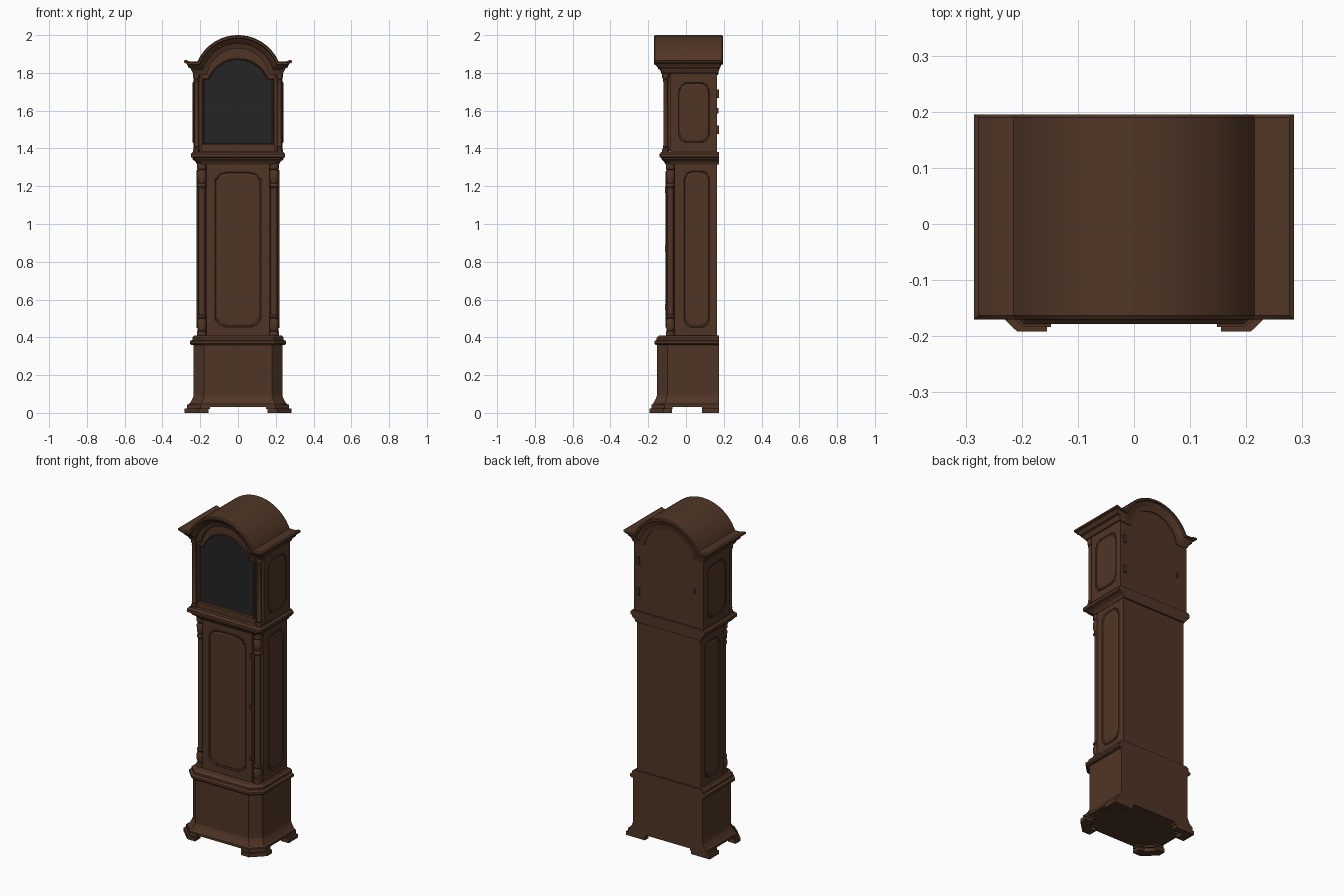
import bpy, bmesh, math
from mathutils import Vector

if "Cube" in bpy.data.objects:
    bpy.data.objects.remove(bpy.data.objects["Cube"])


def material(name, color):
    m = bpy.data.materials.new(name)
    m.use_nodes = True
    m.diffuse_color = color
    bsdf = next(n for n in m.node_tree.nodes if n.type == "BSDF_PRINCIPLED")
    bsdf.inputs["Base Color"].default_value = color
    bsdf.inputs["Roughness"].default_value = 0.6
    return m


WOOD = material("brown wood", (0.08, 0.036, 0.019, 1))
GLASS = material("dark glass", (0.018, 0.018, 0.018, 1))


def loft(name, rings, strip=False, end_glass=False, smooth=False):
    """Bridge closed rings of equal length and close both ends."""
    bm = bmesh.new()
    loops = [[bm.verts.new(p) for p in ring] for ring in rings]
    n = len(loops[0])
    for a, b in zip(loops, loops[1:]):
        for i in range(n):
            j = (i + 1) % n
            bm.faces.new((a[i], a[j], b[j], b[i]))
    for loop in (loops[0], loops[-1]):
        if strip:
            for i in range(n // 2 - 1):
                bm.faces.new((loop[i], loop[i + 1], loop[n - 2 - i], loop[n - 1 - i]))
        else:
            cap = bm.faces.new(loop)
    if end_glass:
        cap.material_index = 1
    bmesh.ops.recalc_face_normals(bm, faces=bm.faces)
    mesh = bpy.data.meshes.new(name)
    bm.to_mesh(mesh)
    bm.free()
    mesh.materials.append(WOOD)
    if end_glass:
        mesh.materials.append(GLASS)
    ob = bpy.data.objects.new(name, mesh)
    bpy.context.collection.objects.link(ob)
    if smooth:
        bpy.ops.object.select_all(action="DESELECT")
        ob.select_set(True)
        bpy.context.view_layer.objects.active = ob
        bpy.ops.object.shade_smooth_by_angle(angle=math.radians(30))
    return ob


def plan(hw, front, back, c):
    """Rectangle in plan with the two front corners cut off by c."""
    return [(hw, back), (hw, front + c), (hw - c, front),
            (c - hw, front), (-hw, front + c), (-hw, back)]


def tier(name, rows):
    loft(name, [[(x, y, z) for x, y in plan(hw, f, b, c)] for z, hw, f, b, c in rows])


def prism(name, pts, z0, z1):
    loft(name, [[(x, y, z) for x, y in pts] for z in (z0, z1)])


def block(name, x, y, z, sx, sy, sz):
    prism(name, [(x + a * sx / 2, y + b * sy / 2) for a, b in
                 ((-1, -1), (1, -1), (1, 1), (-1, 1))], z - sz / 2, z + sz / 2)


def lathe(name, x, y, profile, sides=16):
    turn = [2 * math.pi * i / sides for i in range(sides)]
    loft(name, [[(x + r * math.cos(t), y + r * math.sin(t), z) for t in turn]
                for r, z in profile], smooth=True)


def notched(hw, hh, cx, cy):
    """Panel outline whose corners are scooped inward."""
    quarter = [(hw, hh - cy), (hw - cx * 0.2, hh - cy)]
    for i in range(1, 5):
        t = math.pi / 2 * i / 5
        quarter.append((hw - cx * (0.2 + 0.65 * (1 - math.cos(t))),
                        hh - cy * (1 - 0.85 * math.sin(t))))
    quarter += [(hw - cx, hh - cy * 0.15), (hw - cx, hh)]
    out = []
    for sx, sz in ((1, 1), (-1, 1), (-1, -1), (1, -1)):
        q = [(sx * u, sz * v) for u, v in quarter]
        out += q if sx * sz > 0 else q[::-1]
    return out


def panel(name, origin, across, normal, hw, hh, cx, cy):
    """Moulded border with a slightly sunken centre field."""
    o, u, n = Vector(origin), Vector(across), Vector(normal)
    rings = []
    for inset, lift in ((0, -0.004), (0, 0.004), (0.004, 0.005), (0.009, 0.001), (0.018, 0.004)):
        rings.append([o + u * a + Vector((0, 0, b)) + n * lift
                      for a, b in notched(hw - inset, hh - inset, cx, cy)])
    loft(name, rings)


# Plinth, base box and their mouldings
BACK = 0.175
tier("plinth", [(0.032, 0.262, -0.178, BACK, 0.065), (0.046, 0.262, -0.178, BACK, 0.065),
                (0.052, 0.254, -0.172, BACK, 0.06), (0.075, 0.241, -0.16, BACK, 0.056),
                (0.092, 0.235, -0.154, BACK, 0.055)])
tier("base_box", [(0.09, 0.235, -0.154, BACK, 0.055), (0.37, 0.235, -0.154, BACK, 0.055)])
tier("base_moulding", [(0.36, 0.247, -0.162, BACK, 0.058), (0.367, 0.255, -0.168, BACK, 0.06),
                       (0.38, 0.255, -0.168, BACK, 0.06), (0.387, 0.242, -0.155, BACK, 0.055),
                       (0.4, 0.242, -0.155, BACK, 0.055), (0.41, 0.23, -0.14, BACK, 0.05)])

# Bracket feet in two steps
FRONT_FOOT = [(0.155, -0.192), (0.208, -0.192), (0.282, -0.12), (0.282, -0.075),
              (0.23, -0.075), (0.23, -0.1), (0.19, -0.14), (0.155, -0.14)]
BACK_FOOT = [(0.155, BACK), (0.282, BACK), (0.282, 0.085), (0.23, 0.085),
             (0.23, 0.14), (0.155, 0.14)]
for side, s in (("left", 1), ("right", -1)):
    for end, foot in (("front", FRONT_FOOT), ("back", BACK_FOOT)):
        for part, k, z0, z1 in (("foot", 1, 0, 0.022), ("foot_top", 0.955, 0.02, 0.045)):
            pts = [(s * x * k, y * k if y < 0 else y) for x, y in foot]
            prism(f"{end}_{side}_{part}", pts, z0, z1)

# Trunk with recessed front corners for the columns
half = [(0.215, 0.165), (0.215, -0.06), (0.167, -0.06), (0.167, -0.103)]
prism("trunk", half + [(-x, y) for x, y in half[::-1]], 0.4, 1.34)
panel("trunk_door_panel", (0, -0.103, 0.865), (1, 0, 0), (0, -1, 0), 0.125, 0.415, 0.05, 0.035)
for z in (0.56, 0.87, 1.18):
    block("trunk_door_hinge", 0.16, -0.106, z, 0.012, 0.008, 0.03)

# Turned columns, side panels
TRUNK_COLUMN = [(0.025, 0.405), (0.025, 0.43), (0.019, 0.435), (0.025, 0.455), (0.025, 0.485),
                (0.019, 0.5), (0.024, 0.506), (0.024, 0.514), (0.018, 0.522), (0.018, 1.19),
                (0.024, 1.198), (0.024, 1.206), (0.018, 1.215), (0.024, 1.235), (0.025, 1.27),
                (0.019, 1.285), (0.025, 1.292), (0.025, 1.33)]
HOOD_COLUMN = [(0.018, 1.375), (0.018, 1.395), (0.012, 1.402), (0.015, 1.41), (0.012, 1.418),
               (0.012, 1.75), (0.015, 1.757), (0.012, 1.765), (0.018, 1.775), (0.018, 1.805)]
for side, s in (("left", 1), ("right", -1)):
    lathe(f"trunk_column_{side}", s * 0.191, -0.082, TRUNK_COLUMN)
    lathe(f"hood_column_{side}", s * 0.219, -0.108, HOOD_COLUMN, 12)
    panel(f"trunk_side_panel_{side}", (s * 0.215, 0.057, 0.867), (0, 1, 0), (s, 0, 0),
          0.072, 0.418, 0.032, 0.035)
    panel(f"hood_side_panel_{side}", (s * 0.235, 0.042, 1.59), (0, 1, 0), (s, 0, 0),
          0.087, 0.162, 0.032, 0.035)

# Moulding between trunk and hood
tier("waist_moulding", [(1.315, 0.217, -0.108, BACK, 0.03), (1.33, 0.225, -0.117, BACK, 0.025),
                        (1.342, 0.24, -0.13, BACK, 0.02), (1.35, 0.24, -0.13, BACK, 0.01),
                        (1.354, 0.25, -0.14, BACK, 0.004), (1.37, 0.25, -0.14, BACK, 0.004),
                        (1.382, 0.24, -0.13, BACK, 0.004)])

# Arched line shared by the roof, hood and door
RADIUS, CENTRE, SPRING, STEPS = 0.235, 1.765, 1.86, 24


def arc(radius, centre, spring):
    a = math.acos((spring - centre) / radius)
    return [(radius * math.sin(a - 2 * a * i / STEPS),
             centre + radius * math.cos(a - 2 * a * i / STEPS)) for i in range(STEPS + 1)]


def arch_line(d, hw):
    z = SPRING - d
    wing = [(hw, z + 0.009), (hw - 0.025, z)]
    return wing + arc(RADIUS - d, CENTRE, z) + [(-x, h) for x, h in wing[::-1]]


# Roof and cornice follow the arch, stepping inward as they go down
rows = [(0, 0.277, -0.163, 0.19), (0.005, 0.285, -0.17, 0.195), (0.015, 0.285, -0.17, 0.195),
        (0.018, 0.274, -0.16, 0.186), (0.034, 0.264, -0.148, 0.18), (0.04, 0.264, -0.148, 0.178),
        (0.043, 0.252, -0.138, 0.175), (0.058, 0.246, -0.132, 0.172), (0.07, 0.24, -0.127, 0.17)]
rings = []
for d, hw, front, back in rows:
    line = arch_line(d, hw)
    rings.append([(x, front, z) for x, z in line] + [(x, back, z) for x, z in line[::-1]])
loft("arched_roof", rings, strip=True, smooth=True)

# Hood case
outline = [(0.235, 1.375)] + arch_line(0.05, 0.235) + [(-0.235, 1.375)]
loft("hood_case", [[(x, y, z) for x, z in outline] for y in (-0.083, 0.165)])

# Hood door: frame, bevelled opening and glass
outer = [(0.197, 1.385), (0.197, 1.795)] + arc(RADIUS - 0.065, CENTRE, 1.795)
outer += [(-0.197, 1.795), (-0.197, 1.385)]


def opening(g):
    spring = 1.762 + g
    pts = [(0.18 + g, 1.425 - g), (0.18 + g, spring)]
    return pts + arc(0.164 + g, 1.706, spring) + [(-x, z) for x, z in pts[::-1]]


loft("hood_door", [[(x, y, z) for x, z in line] for line, y in
                   ((outer, -0.08), (outer, -0.112), (opening(0.008), -0.112),
                    (opening(0.006), -0.117), (opening(0.002), -0.117),
                    (opening(0), -0.104))], end_glass=True)

# Back hinges and catch
for z in (1.5, 1.69):
    block("back_hinge", 0.205, 0.168, z, 0.02, 0.014, 0.045)
block("back_catch", -0.17, 0.167, 1.6, 0.01, 0.008, 0.03)
